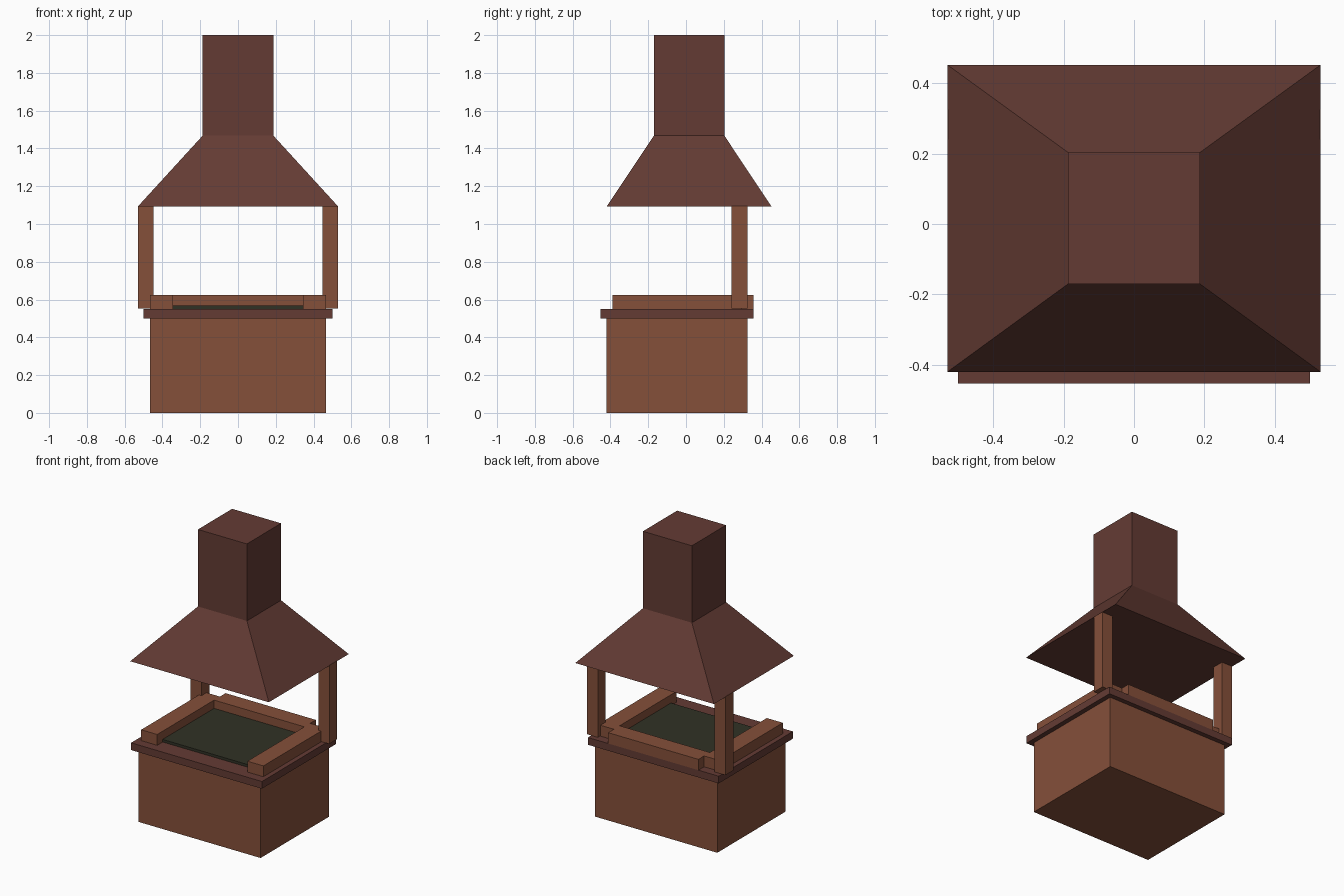
import bpy
import bmesh

cube = bpy.data.objects.get("Cube")
if cube:
    bpy.data.objects.remove(cube, do_unlink=True)


def material(name, rgb):
    mat = bpy.data.materials.new(name)
    mat.use_nodes = True
    color = (*rgb, 1)
    mat.diffuse_color = color
    shader = next(n for n in mat.node_tree.nodes if n.type == 'BSDF_PRINCIPLED')
    shader.inputs["Base Color"].default_value = color
    return mat


brick = material("brick brown", (0.235, 0.080, 0.042))
maroon = material("dark maroon", (0.127, 0.044, 0.034))
iron = material("grill black green", (0.030, 0.031, 0.0185))


def loft(name, sections, mat):
    """Closed solid through stacked rectangles (x0, x1, y0, y1, z)."""
    bm = bmesh.new()
    rings = [[bm.verts.new(p) for p in
              ((x0, y0, z), (x1, y0, z), (x1, y1, z), (x0, y1, z))]
             for x0, x1, y0, y1, z in sections]
    bm.faces.new(rings[0][::-1])
    bm.faces.new(rings[-1])
    for low, high in zip(rings, rings[1:]):
        for i in range(4):
            j = (i + 1) % 4
            bm.faces.new((low[i], low[j], high[j], high[i]))
    mesh = bpy.data.meshes.new(name)
    bm.to_mesh(mesh)
    bm.free()
    mesh.materials.append(mat)
    obj = bpy.data.objects.new(name, mesh)
    bpy.context.collection.objects.link(obj)
    return obj


def box(name, x, y, z, mat):
    return loft(name, [(*x, *y, z[0]), (*x, *y, z[1])], mat)


# Masonry base and overhanging slab
box("base", (-0.467, 0.467), (-0.42, 0.325), (0, 0.5), brick)
box("slab", (-0.5, 0.5), (-0.453, 0.357), (0.5, 0.55), maroon)

# Fire bed with a three-sided curb, open at the front
box("fire_bed", (-0.345, 0.345), (-0.33, 0.235), (0.55, 0.568), iron)
box("back_curb", (-0.345, 0.345), (0.232, 0.357), (0.55, 0.625), brick)

# Side curbs and the posts holding the hood
for side, s in (("left", 1), ("right", -1)):
    box(side + "_curb", sorted((s * 0.345, s * 0.467)), (-0.39, 0.295),
        (0.55, 0.625), brick)
    box(side + "_post", sorted((s * 0.447, s * 0.53)), (0.24, 0.325),
        (0.553, 1.095), brick)

# Flared hood and chimney in one piece
flue = (-0.187, 0.187, -0.17, 0.203)
loft("hood_and_chimney",
     [(-0.53, 0.53, -0.42, 0.452, 1.093), (*flue, 1.468), (*flue, 2.0)], maroon)
